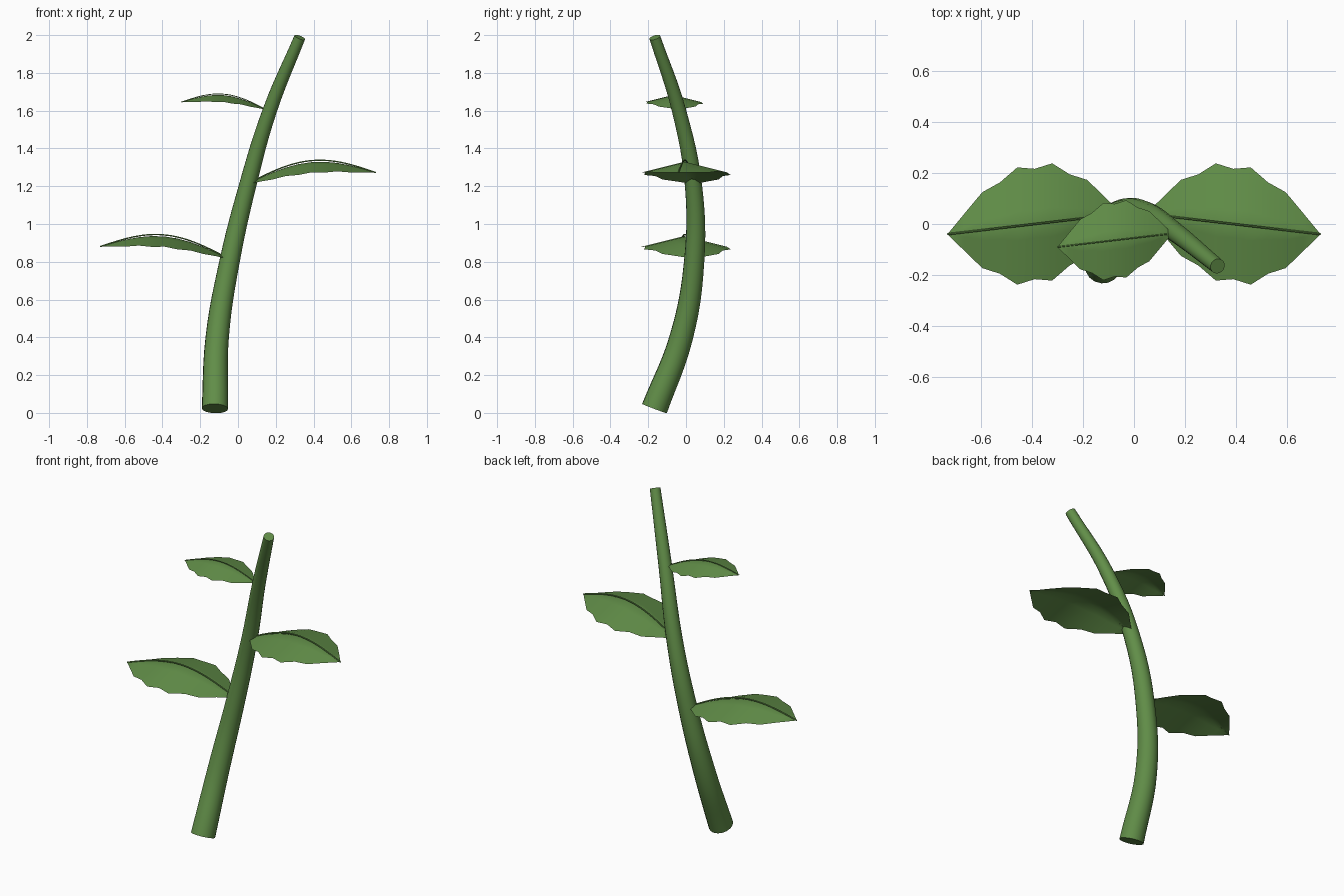
import bpy, bmesh, math
from mathutils import Vector

cube = bpy.data.objects.get("Cube")
if cube:
    bpy.data.objects.remove(cube, do_unlink=True)

green = bpy.data.materials.new("leaf green")
green.use_nodes = True
green.diffuse_color = (0.12, 0.27, 0.065, 1)
green.node_tree.nodes["Principled BSDF"].inputs["Base Color"].default_value = green.diffuse_color


def smooth(obj, degrees):
    bpy.ops.object.select_all(action='DESELECT')
    obj.select_set(True)
    bpy.context.view_layer.objects.active = obj
    if obj.type == 'CURVE':
        bpy.ops.object.convert(target='MESH')
    bpy.ops.object.shade_smooth_by_angle(angle=math.radians(degrees))


def tube(name, points, radii, depth, sides_res):
    """Tapered round tube through the points, with closed ends."""
    curve = bpy.data.curves.new(name, 'CURVE')
    curve.dimensions = '3D'
    curve.bevel_depth = depth
    curve.bevel_resolution = sides_res
    curve.resolution_u = 6
    curve.use_fill_caps = True
    spline = curve.splines.new('BEZIER')
    spline.bezier_points.add(len(points) - 1)
    for bp, co, r in zip(spline.bezier_points, points, radii):
        bp.co = co
        bp.radius = r
        bp.handle_left_type = bp.handle_right_type = 'AUTO'
    curve.materials.append(green)
    obj = bpy.data.objects.new(name, curve)
    bpy.context.collection.objects.link(obj)
    smooth(obj, 40)


# Curved, tapering stem
stem = [(-0.122, -0.167, 0.023), (-0.11, -0.025, 0.4), (-0.045, 0.043, 0.8),
        (0.05, 0.04, 1.2), (0.168, -0.037, 1.6), (0.327, -0.165, 1.988)]
tube("stem", stem, [0.07, 0.062, 0.054, 0.046, 0.038, 0.03], 1.0, 6)


def leaf(name, base, tip):
    """Arched, toothed leaf blade with a thin raised midrib."""
    base, tip = Vector(base), Vector(tip)
    scale = abs(tip.x - base.x) / 0.68
    stations, across = 10, 4
    bm = bmesh.new()
    rows, rib = [], []
    for i in range(stations + 1):
        t = i / stations
        arch = math.sin(math.pi * t)
        mid = base.lerp(tip, t) + Vector((0, 0, 0.086 * scale * arch))
        rib.append(mid + Vector((0, 0, 0.008 * scale * arch)))
        tooth = 0.215 if i % 2 else 0.239
        width = tooth * scale * max(arch, 0) ** 0.9
        row = []
        for j in range(-across, across + 1):
            s = j / across
            drop = 0.25 * width * abs(s)
            row.append(bm.verts.new(mid + Vector((0, width * s, -drop))))
        rows.append(row)
    for a, b in zip(rows, rows[1:]):
        for j in range(2 * across):
            quad = (a[j], b[j], b[j + 1], a[j + 1])
            bm.faces.new(quad if tip.x > base.x else quad[::-1])
    bmesh.ops.remove_doubles(bm, verts=bm.verts, dist=0.0005)
    mesh = bpy.data.meshes.new(name)
    bm.to_mesh(mesh)
    bm.free()
    mesh.materials.append(green)
    obj = bpy.data.objects.new(name, mesh)
    bpy.context.collection.objects.link(obj)
    smooth(obj, 60)
    tube(name + "_midrib", rib, [1] * len(rib), 0.004 * scale, 1)


# Leaves alternating up the stem
leaf("lower_right_leaf", (-0.047, 0.04, 0.815), (-0.73, -0.04, 0.88))
leaf("middle_left_leaf", (0.047, 0.04, 1.21), (0.73, -0.04, 1.272))
leaf("upper_right_leaf", (0.15, -0.037, 1.605), (-0.30, -0.09, 1.645))
